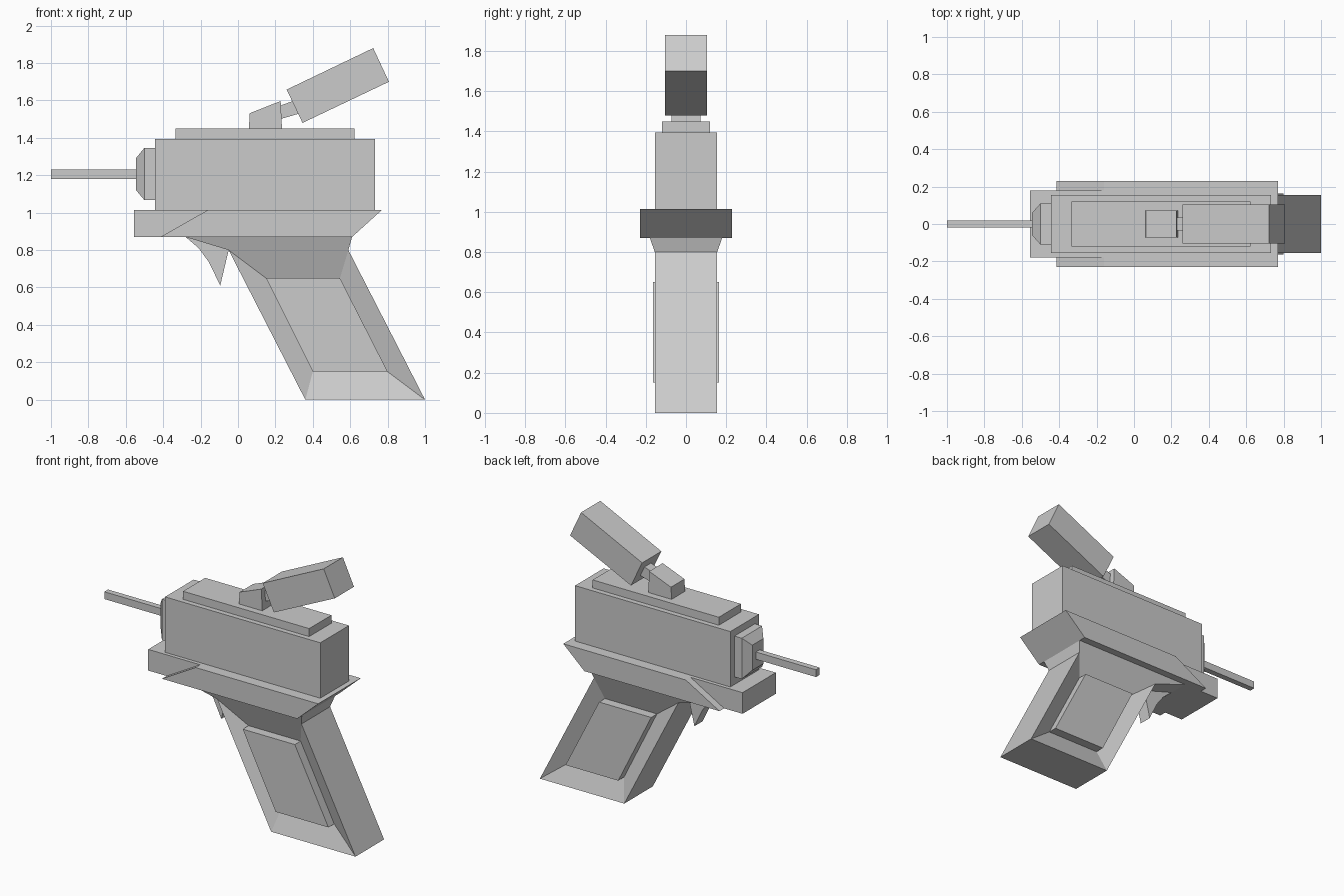
import bpy, bmesh

if "Cube" in bpy.data.objects:
    bpy.data.objects.remove(bpy.data.objects["Cube"])


def finish(name, bm):
    bmesh.ops.recalc_face_normals(bm, faces=bm.faces)
    mesh = bpy.data.meshes.new(name)
    bm.to_mesh(mesh)
    bm.free()
    obj = bpy.data.objects.new(name, mesh)
    bpy.context.collection.objects.link(obj)
    return obj


def prism(name, profile, half_y):
    """Side profile (x, z) extruded symmetrically in y."""
    bm = bmesh.new()
    a = [bm.verts.new((x, -half_y, z)) for x, z in profile]
    b = [bm.verts.new((x, half_y, z)) for x, z in profile]
    bm.faces.new(a)
    bm.faces.new(b[::-1])
    n = len(profile)
    for i in range(n):
        j = (i + 1) % n
        bm.faces.new((a[i], b[i], b[j], a[j]))
    return finish(name, bm)


def box(name, x0, x1, z0, z1, half_y):
    return prism(name, [(x0, z0), (x1, z0), (x1, z1), (x0, z1)], half_y)


# Main body, top rail and barrel
box("body", -0.445, 0.733, 1.015, 1.395, 0.155)
box("top_rail", -0.333, 0.624, 1.395, 1.45, 0.12)
box("barrel", -1.0, -0.545, 1.18, 1.23, 0.02)

# Nozzle: block with a tapered front
bm = bmesh.new()
rings = []
for x, hy, z0, z1 in [(-0.445, 0.11, 1.067, 1.347),
                      (-0.50, 0.11, 1.067, 1.347),
                      (-0.545, 0.06, 1.12, 1.292)]:
    rings.append([bm.verts.new((x, y, z)) for y, z in
                  [(-hy, z0), (hy, z0), (hy, z1), (-hy, z1)]])
for r, s in zip(rings, rings[1:]):
    for i in range(4):
        j = (i + 1) % 4
        bm.faces.new((r[i], r[j], s[j], s[i]))
bm.faces.new(rings[0])
bm.faces.new(rings[-1])
finish("nozzle", bm)

# Underframe: narrow front block and wide slanted plate
box("front_block", -0.555, 0.0, 0.87, 1.015, 0.18)
prism("base_plate", [(-0.415, 0.87), (0.61, 0.87), (0.77, 1.015), (-0.16, 1.015)], 0.23)

# Grip: flared top, side faces sloping inward to a recess
outer = [(-0.28, 0.87, 0.18), (-0.05, 0.80, 0.155), (0.36, 0.0, 0.155),
         (1.0, 0.0, 0.155), (0.59, 0.80, 0.155), (0.61, 0.87, 0.18)]
panel = [(0.15, 0.65), (0.40, 0.15), (0.80, 0.15), (0.545, 0.65)]
bm = bmesh.new()
sides = []
for s in (-1, 1):
    A, B, C, D, E, F = o = [bm.verts.new((x, s * y, z)) for x, z, y in outer]
    P, Q, R, S = [bm.verts.new((x, s * 0.10, z)) for x, z in panel]
    for f in [(A, B, P, S, E, F), (B, C, Q, P), (C, D, R, Q), (D, E, S, R), (P, Q, R, S)]:
        bm.faces.new(f)
    sides.append(o)
for i in range(6):
    j = (i + 1) % 6
    bm.faces.new((sides[0][i], sides[0][j], sides[1][j], sides[1][i]))
finish("grip", bm)

# Raised grip panels on both sides
prism("grip_panels", panel, 0.163)

# Trigger
prism("trigger", [(-0.28, 0.87), (-0.21, 0.81), (-0.155, 0.735), (-0.095, 0.61),
                  (-0.05, 0.80), (-0.05, 0.87)], 0.045)

# Sight: base, neck and tilted housing
prism("sight_base", [(0.058, 1.45), (0.235, 1.45), (0.228, 1.597), (0.063, 1.532)], 0.073)
prism("sight_neck", [(0.225, 1.50), (0.345, 1.535), (0.315, 1.605), (0.225, 1.572)], 0.035)
prism("sight_housing", [(0.345, 1.48), (0.807, 1.70), (0.723, 1.88), (0.26, 1.658)], 0.104)
